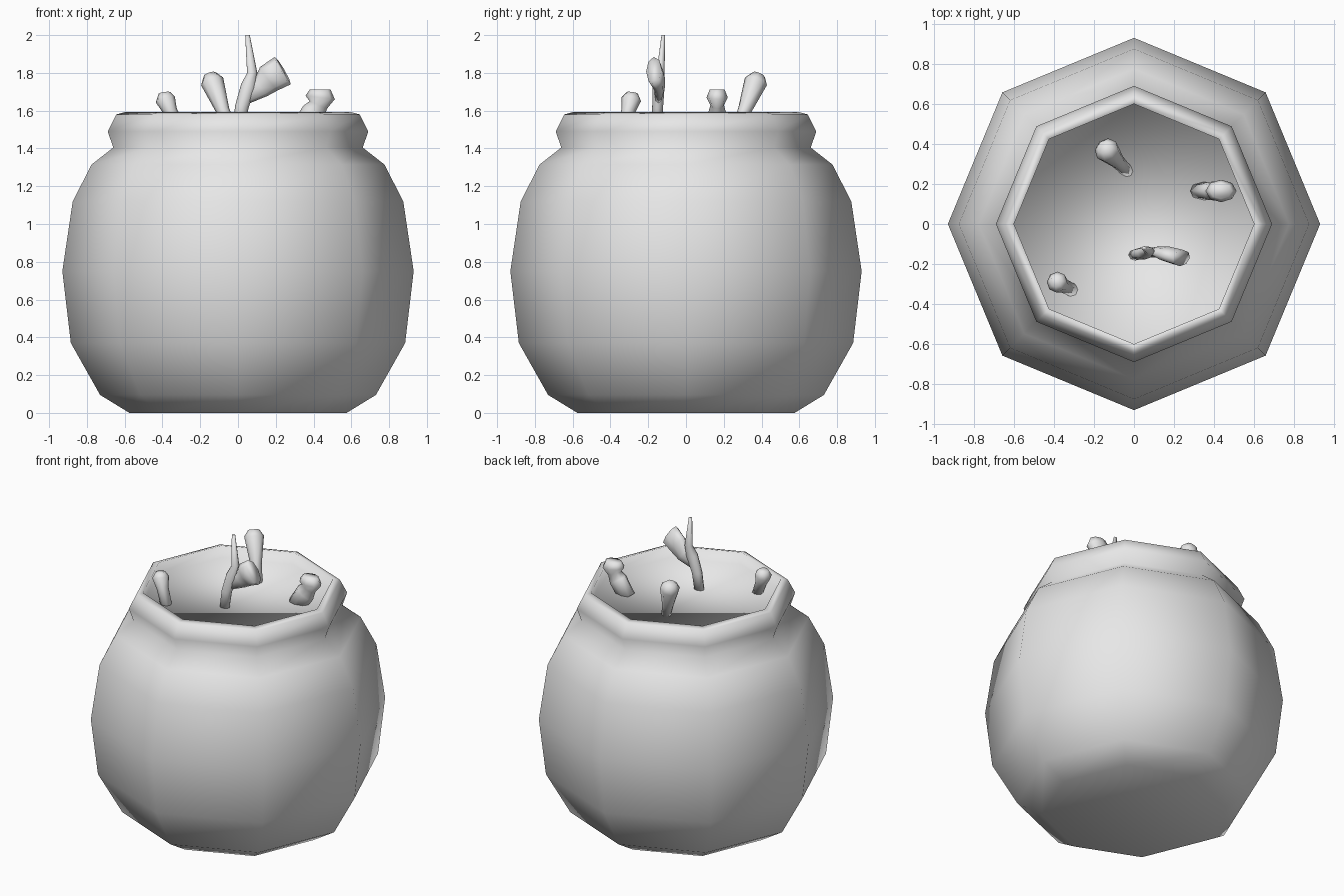
import bpy, bmesh, math
from mathutils import Vector

if "Cube" in bpy.data.objects:
    bpy.data.objects.remove(bpy.data.objects["Cube"])

grey = bpy.data.materials.new("plain_grey")
grey.diffuse_color = (0.8, 0.8, 0.8, 1)
grey.use_nodes = True
grey.node_tree.nodes["Principled BSDF"].inputs["Base Color"].default_value = grey.diffuse_color


def skin_rings(name, rings):
    """Bridge equal-sized rings of points, cap both ends and shade smooth."""
    bm = bmesh.new()
    loops = [[bm.verts.new(p) for p in ring] for ring in rings]
    n = len(loops[0])
    for a, b in zip(loops, loops[1:]):
        for i in range(n):
            j = (i + 1) % n
            bm.faces.new((a[i], a[j], b[j], b[i]))
    bm.faces.new(loops[0][::-1])
    bm.faces.new(loops[-1])
    bmesh.ops.recalc_face_normals(bm, faces=bm.faces)
    for f in bm.faces:
        f.smooth = True
    mesh = bpy.data.meshes.new(name)
    bm.to_mesh(mesh)
    bm.free()
    mesh.materials.append(grey)
    obj = bpy.data.objects.new(name, mesh)
    bpy.context.collection.objects.link(obj)
    return obj


def lathe(name, profile, sides=8):
    angles = [2 * math.pi * i / sides for i in range(sides)]
    return skin_rings(name, [[(r * math.cos(a), r * math.sin(a), z) for a in angles]
                             for r, z in profile])


def tube(name, nodes, squash=1.0, sides=8):
    """nodes: (x, y, z, radius); squash thins the section along y."""
    pts = [Vector(nd[:3]) for nd in nodes]
    rings = []
    for i, p in enumerate(pts):
        t = (pts[min(i + 1, len(pts) - 1)] - pts[max(i - 1, 0)]).normalized()
        u = Vector((0, 1, 0))
        u = (u - t * u.dot(t)).normalized()
        v = t.cross(u)
        r = nodes[i][3]
        rings.append([p + u * (r * squash * math.cos(a)) + v * (r * math.sin(a))
                      for a in (2 * math.pi * k / sides for k in range(sides))])
    return skin_rings(name, rings)


# Eight-sided pot with a rolled rim, filled to just below the rim
lathe("pot", [(0.575, 0), (0.73, 0.095), (0.885, 0.37), (0.93, 0.75),
              (0.875, 1.12), (0.775, 1.315), (0.66, 1.405), (0.69, 1.49),
              (0.645, 1.58), (0.60, 1.592), (0.60, 1.51)])

# Knobbed sticks poking out of the filling
tube("left_stick", [(-0.31, -0.33, 1.49, 0.035), (-0.36, -0.305, 1.60, 0.038),
                    (-0.385, -0.29, 1.66, 0.053), (-0.39, -0.285, 1.695, 0.03)])
tube("back_stick", [(-0.03, 0.26, 1.49, 0.03), (-0.08, 0.31, 1.60, 0.036),
                    (-0.137, 0.37, 1.755, 0.062), (-0.15, 0.385, 1.79, 0.035)])
tube("right_stick", [(0.33, 0.165, 1.49, 0.06), (0.40, 0.165, 1.59, 0.065),
                     (0.425, 0.165, 1.63, 0.05), (0.435, 0.165, 1.67, 0.078),
                     (0.435, 0.165, 1.712, 0.055)], squash=0.72)

# Forked stick: thin upright prong and a cut side branch
tube("forked_stick_prong", [(0.005, -0.155, 1.49, 0.034), (0.02, -0.15, 1.62, 0.036),
                            (0.055, -0.145, 1.73, 0.04), (0.075, -0.135, 1.80, 0.027),
                            (0.05, -0.12, 2.0, 0.012)], squash=0.8)
tube("forked_stick_branch", [(0.03, -0.148, 1.665, 0.036), (0.12, -0.14, 1.72, 0.055),
                             (0.165, -0.15, 1.77, 0.078), (0.237, -0.17, 1.812, 0.084)],
     squash=0.5)
